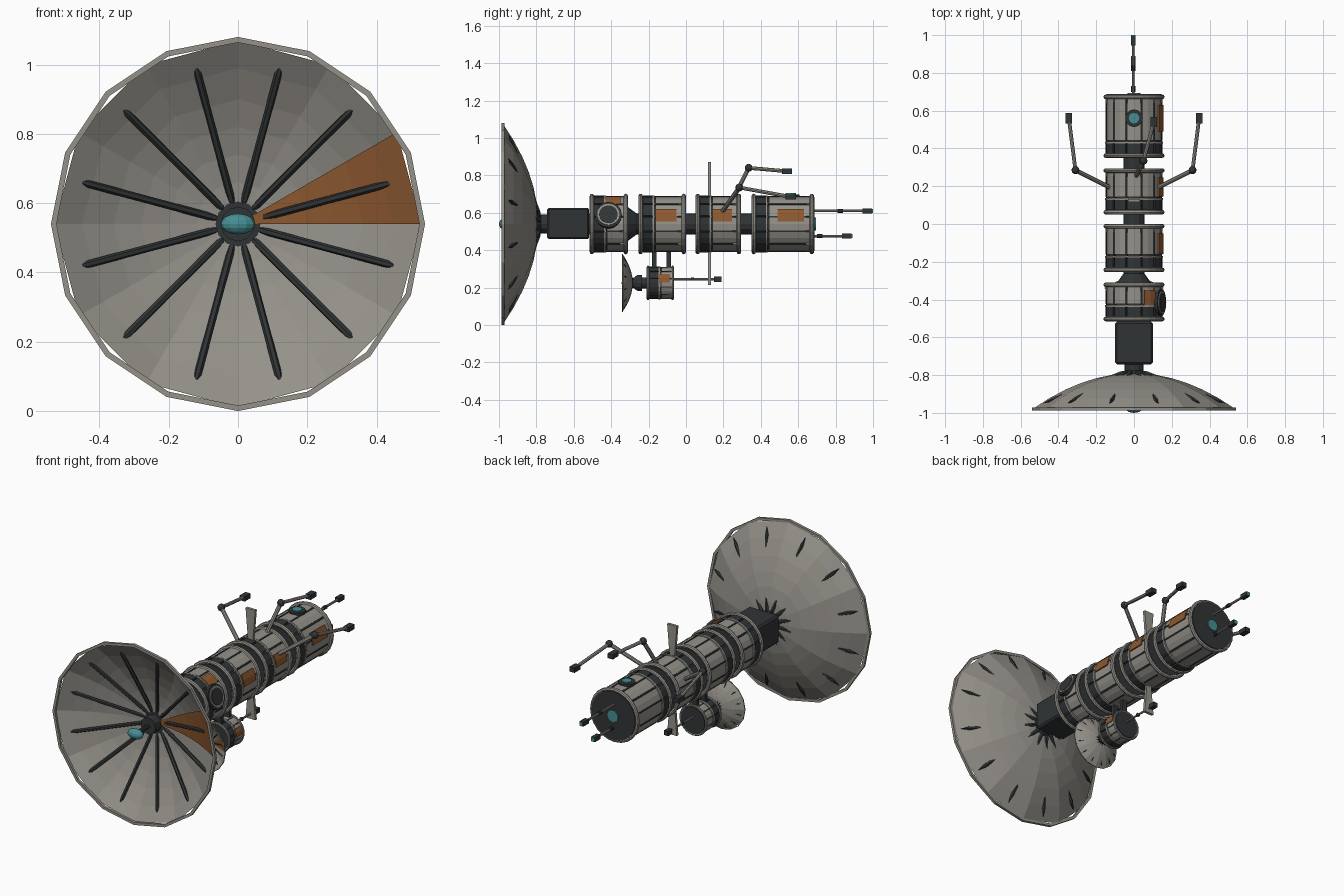
import bpy, bmesh
from math import cos, sin, pi, radians
from mathutils import Vector, Matrix

if "Cube" in bpy.data.objects:
    bpy.data.objects.remove(bpy.data.objects["Cube"])

def mat(name, c):
    m = bpy.data.materials.new(name)
    m.diffuse_color = (*c, 1)
    m.use_nodes = True
    m.node_tree.nodes["Principled BSDF"].inputs["Base Color"].default_value = m.diffuse_color
    return m

HULL = mat("hull_grey", (.30, .285, .255))
DARK = mat("dark_metal", (.03, .034, .036))
ORANGE = mat("orange_panel", (.27, .10, .03))
TEAL = mat("teal_glass", (.06, .27, .29))
CZ = .54    # height of the main axis

def finish(name, bm, m):
    bmesh.ops.recalc_face_normals(bm, faces=bm.faces)
    me = bpy.data.meshes.new(name)
    bm.to_mesh(me)
    bm.free()
    ob = bpy.data.objects.new(name, me)
    bpy.context.collection.objects.link(ob)
    me.materials.append(m)
    return ob

def lathe(name, prof, n, m, cz=CZ, closed=False, cap=False):
    """Turn (radius, y) points about the y axis."""
    bm = bmesh.new()
    rows = [[bm.verts.new((r * cos(2*pi*i/n), y, cz + r * sin(2*pi*i/n))) for i in range(n)] for r, y in prof]
    for a, b in zip(rows, rows[1:] + ([rows[0]] if closed else [])):
        for i in range(n):
            j = (i + 1) % n
            bm.faces.new((a[i], a[j], b[j], b[i]))
    if cap:
        bm.faces.new(rows[0])
        bm.faces.new(rows[-1])
    return finish(name, bm, m)

def drum(name, y0, y1, r, m, cz=CZ, n=24):
    return lathe(name, [(r, y0), (r, y1)], n, m, cz, cap=True)

def add_rod(bm, p, q, r0, r1, n=8):
    p, q = Vector(p), Vector(q)
    d = q - p
    M = Matrix.Translation((p + q) / 2) @ d.to_track_quat('Z', 'Y').to_matrix().to_4x4()
    bmesh.ops.create_cone(bm, cap_ends=True, segments=n, radius1=r0, radius2=r1, depth=d.length, matrix=M)

def rod(name, p, q, r, m, n=8):
    bm = bmesh.new()
    add_rod(bm, p, q, r, r, n)
    return finish(name, bm, m)

def box(name, loc, size, m):
    bm = bmesh.new()
    bmesh.ops.create_cube(bm, size=1, matrix=Matrix.Translation(loc) @ Matrix.Diagonal((*size, 1)))
    return finish(name, bm, m)

def ball(name, loc, size, m):
    bm = bmesh.new()
    bmesh.ops.create_uvsphere(bm, u_segments=12, v_segments=8, radius=1,
                              matrix=Matrix.Translation(loc) @ Matrix.Diagonal((*size, 1)))
    return finish(name, bm, m)

def add_plate(bm, a0, a1, r0, r1, y0, y1, cz):
    """Curved plate on a drum, angles in degrees."""
    ang = [radians(a0 + (a1 - a0) * k / 2) for k in range(3)]
    pts = [(r1, a) for a in ang] + [(r0, a) for a in reversed(ang)]
    f = bm.faces.new([bm.verts.new((r * cos(a), y0, cz + r * sin(a))) for r, a in pts])
    g = bmesh.ops.extrude_face_region(bm, geom=[f])['geom']
    bmesh.ops.translate(bm, vec=(0, y1 - y0, 0), verts=[v for v in g if isinstance(v, bmesh.types.BMVert)])
    # the starting face remains as the near cap

def plates(name, centres, half, r0, r1, y0, y1, m, cz=CZ):
    bm = bmesh.new()
    for c in centres:
        add_plate(bm, c - half, c + half, r0, r1, y0, y1, cz)
    return finish(name, bm, m)

def dish(tag, apex, cz, s):
    """12 sided reflector, 16 sided rim, spindle ribs, one orange sector and a feed."""
    bowl = lambda r: apex - .185 * s * (r / .53) ** 2
    radii = [.03, .12, .2, .28, .36, .45, .53]
    lathe(tag + "_reflector", [(r * s, bowl(r)) for r in radii], 12, HULL, cz)
    ye, t = bowl(.535), .008 * s
    lathe(tag + "_rim", [(.54 * s, ye - t), (.54 * s, ye + t), (.524 * s, ye + t), (.524 * s, ye - t)],
          16, HULL, cz, closed=True)
    # orange sector just in front of the bowl
    bm = bmesh.new()
    rows = [[bm.verts.new((r * s * cos(a), bowl(r) - .006 * s, cz + r * s * sin(a))) for a in (0, pi / 6)]
            for r in radii]
    for a, b in zip(rows, rows[1:]):
        bm.faces.new((a[0], a[1], b[1], b[0]))
    finish(tag + "_orange_sector", bm, ORANGE)
    # straight ribs whose ends pass through the bowl
    bm = bmesh.new()
    for k in range(12):
        a = radians(15 + 30 * k)
        P = lambda r: (r * s * cos(a), apex - (.005 + .374 * (r - .085)) * s, cz + r * s * sin(a))
        add_rod(bm, P(.03), P(.07), .001 * s, .011 * s, 6)
        add_rod(bm, P(.07), P(.45), .011 * s, .011 * s, 6)
        add_rod(bm, P(.45), P(.495), .011 * s, .001 * s, 6)
    finish(tag + "_ribs", bm, DARK)
    # feed
    drum(tag + "_feed_hub", apex - .06 * s, apex + .01 * s, .05 * s, DARK, cz, 12)
    drum(tag + "_feed_rod", apex - .17 * s, apex, .012 * s, DARK, cz, 8)
    ball(tag + "_feed_lens", (0, apex - .18 * s, cz), (.05 * s, .03 * s, .03 * s), TEAL)

def module(tag, y0, y1, R, cz=CZ, band=.07):
    """Drum with dark core, end flanges, a dark band and twelve hull plates."""
    k = R / .15
    f = .012 * k
    drum(tag + "_core", y0 + .004, y1 - .004, R * .93, DARK, cz)
    for n, y in (("front", y0 + f), ("back", y1 - f)):
        lathe(f"{tag}_{n}_flange", [(R + f * cos(a), y + f * sin(a)) for a in (i * pi / 4 for i in range(8))],
              24, HULL, cz, closed=True)
    b0, b1 = y0 + 2 * f, y0 + 2 * f + band * .75
    plates(tag + "_band_blocks", range(0, 360, 30), 13, R * .9, R * 1.01, b0, b1, DARK, cz)
    lathe(tag + "_band_ring", [(R * .9, b1), (R * 1.02, b1), (R * 1.02, b1 + .01), (R * .9, b1 + .01)],
          24, HULL, cz, closed=True)
    plates(tag + "_hull_plates", range(0, 360, 30), 13, R * .9, R, b1 + .016, y1 - 2 * f, HULL, cz)
    plates(tag + "_seam_bars", range(15, 375, 30), 1.5, R * .9, R * 1.02, b1 + .01, y1 - 2 * f - .02, DARK, cz)

# main dish with neck and transition block
dish("main_dish", -.79, CZ, 1)
lathe("dish_neck", [(.065, -.795), (.05, -.775), (.05, -.73)], 12, DARK, cap=True)
block = box("transition_block", (0, -.63, .5425), (.2, .225, .168), DARK)
bv = block.modifiers.new("bevel", 'BEVEL')
bv.width = .01
bv.segments = 1

# spine and four modules
drum("spine", -.53, .36, .055, DARK, n=12)
spans = [(-.515, -.31), (-.255, 0), (.05, .295), (.35, .685)]
for i, (a, b) in enumerate(spans):
    module(f"module_{i + 1}", a, b, .15)
lathe("spine_collar", [(.055, -.262), (.09, -.31)], 12, DARK, cap=True)

# orange plates on the modules
for i, (c, a, b) in enumerate([(56, -.43, -.35), (18, -.16, -.05), (18, .145, .245), (18, .49, .63)]):
    plates(f"orange_plate_{i + 1}", [c], 13, .14, .157, a, b, ORANGE)

# side port on the first module
d = Vector((cos(.33), 0, sin(.33)))
o = Vector((0, -.415, CZ))
for n, r, e, m in (("housing", .072, .155, DARK), ("ring", .06, .16, HULL), ("face", .05, .163, DARK)):
    rod("side_port_" + n, o + d * .11, o + d * e, r, m, 16)

# top window and rear window
rod("top_window_frame", (0, .56, .66), (0, .56, .699), .047, DARK, 12)
rod("top_window_glass", (0, .56, .66), (0, .56, .705), .028, TEAL, 12)
drum("rear_cap", .67, .688, .145, DARK)
drum("rear_window", .68, .694, .035, TEAL, n=12)

# rear antennas
for n, z, e in (("upper", .61, 1.0), ("lower", .475, .89)):
    rod(f"{n}_antenna_rod", (-.004, .68, z), (-.004, e - .03, z), .007, HULL)
    rod(f"{n}_antenna_collar", (-.004, e - .19, z), (-.004, e - .16, z), .011, DARK)
    box(f"{n}_antenna_head", (-.004, e - .03, z), (.026, .05, .026), DARK)
    box(f"{n}_antenna_tip", (-.004, e - .005, z), (.022, .01, .022), TEAL)

# jointed arms: mirrored pair and one on top
arms = [("right", (.12, .19, .60), (.31, .285, .735), (.345, .56, .685)),
        ("left", (-.12, .19, .60), (-.31, .285, .735), (-.345, .56, .685)),
        ("top", (.01, .25, .67), (.05, .335, .84), (.105, .54, .822))]
for n, p, e, t in arms:
    rod(n + "_arm_upper", p, e, .012, HULL)
    ball(n + "_arm_elbow", e, (.021, .021, .021), DARK)
    rod(n + "_arm_fore", e, t, .010, HULL)
    box(n + "_arm_hand", t, (.034, .055, .028), DARK)

# flared blades above and below the third module
for n, z0, z1 in (("upper", .66, .872), ("lower", .42, .215)):
    bm = bmesh.new()
    vs = [bm.verts.new((x, y, z)) for z, w in ((z0, .014), (z1, .032))
          for x, y in ((-w, .117), (w, .117), (w, .133), (-w, .133))]
    bmesh.ops.convex_hull(bm, input=vs)
    finish(n + "_blade", bm, HULL)

# hanging probe with its own small dish
PZ = .225
dish("small_dish", -.285, PZ, .288)
lathe("small_dish_neck", [(.022, -.288), (.042, -.26), (.042, -.235), (.03, -.235), (.03, -.2)], 12, DARK, PZ, cap=True)
module("probe", -.21, -.065, .086, PZ, .065)
drum("probe_rear_cap", -.08, -.064, .08, DARK, PZ)
plates("probe_orange_plate", [16], 15, .08, .091, -.145, -.085, ORANGE, PZ)
for n, y in (("front", -.17), ("back", -.092)):
    box(f"probe_{n}_strut", (0, y, .35), (.03, .022, .14), DARK)
rod("probe_antenna_rod", (0, -.07, .245), (0, .17, .245), .006, HULL)
box("probe_antenna_collar", (0, .035, .245), (.016, .016, .016), DARK)
box("probe_antenna_head", (0, .17, .245), (.028, .038, .028), DARK)
